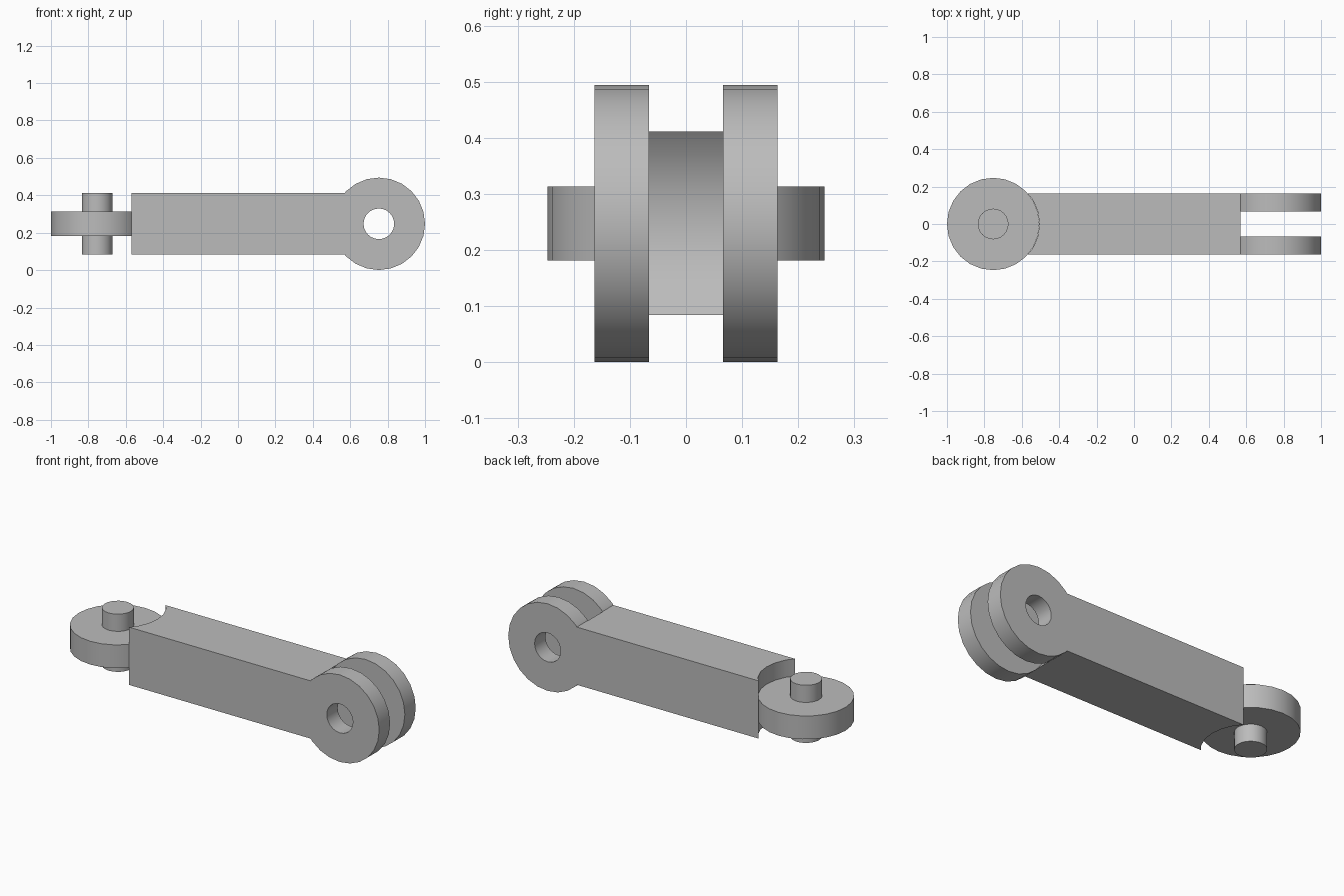
import bpy
import math

cube = bpy.data.objects.get("Cube")
if cube:
    bpy.data.objects.remove(cube, do_unlink=True)

SEG = 24
R, PIN = 0.247, 0.082        # eye radius, pin radius
MID = 0.2475                 # height of the centre line
EYE_X = 0.753                # distance of both eye axes from the middle
HALF = 0.1635                # half thickness of the bar
SLOT = 0.066                 # half width of the fork slot and of the tongue

steel = bpy.data.materials.new("plain grey")
steel.use_nodes = True
grey = (0.5, 0.5, 0.5, 1)
steel.diffuse_color = grey
steel.node_tree.nodes["Principled BSDF"].inputs["Base Color"].default_value = grey


def cylinder(name, x, radius, half, cross=False):
    """Cylinder on the centre line, upright or lying across the bar."""
    bpy.ops.mesh.primitive_cylinder_add(
        vertices=SEG, radius=radius, depth=2 * half, location=(x, 0, MID),
        rotation=(math.pi / 2 if cross else 0, 0, 0))
    ob = bpy.context.object
    ob.name = name
    return ob


def combine(target, other, operation):
    mod = target.modifiers.new(operation.lower(), 'BOOLEAN')
    mod.operation, mod.object, mod.solver = operation, other, 'EXACT'
    bpy.context.view_layer.objects.active = target
    bpy.ops.object.modifier_apply(modifier=mod.name)
    bpy.data.objects.remove(other, do_unlink=True)


def finish(ob):
    ob.data.materials.clear()
    ob.data.materials.append(steel)
    bpy.ops.object.select_all(action='DESELECT')
    ob.select_set(True)
    bpy.context.view_layer.objects.active = ob
    bpy.ops.object.shade_smooth_by_angle(angle=math.radians(30))


# Square bar reaching from the socket to the fork axis
left = -0.574
bpy.ops.mesh.primitive_cube_add(size=1, location=((left + EYE_X) / 2, 0, MID))
bar = bpy.context.object
bar.name = "link_bar"
bar.scale = (EYE_X - left, 2 * HALF, 2 * HALF)
bpy.ops.object.transform_apply(location=False, rotation=False, scale=True)

# Round fork lugs, rounded slot between them, and the cross hole
combine(bar, cylinder("fork_eye", EYE_X, R, HALF, True), 'UNION')
combine(bar, cylinder("slot_cutter", EYE_X, R + 0.001, SLOT, True), 'DIFFERENCE')
combine(bar, cylinder("hole_cutter", EYE_X, PIN, 0.4, True), 'DIFFERENCE')

# Hollow end that the tongue disc sits in
combine(bar, cylinder("socket_cutter", -EYE_X, R + 0.001, 0.4), 'DIFFERENCE')
finish(bar)

# Tongue disc with its upright pin
disc = cylinder("tongue_disc", -EYE_X, R, SLOT)
combine(disc, cylinder("pin", -EYE_X, PIN, HALF), 'UNION')
disc.name = "tongue_disc_and_pin"
finish(disc)
